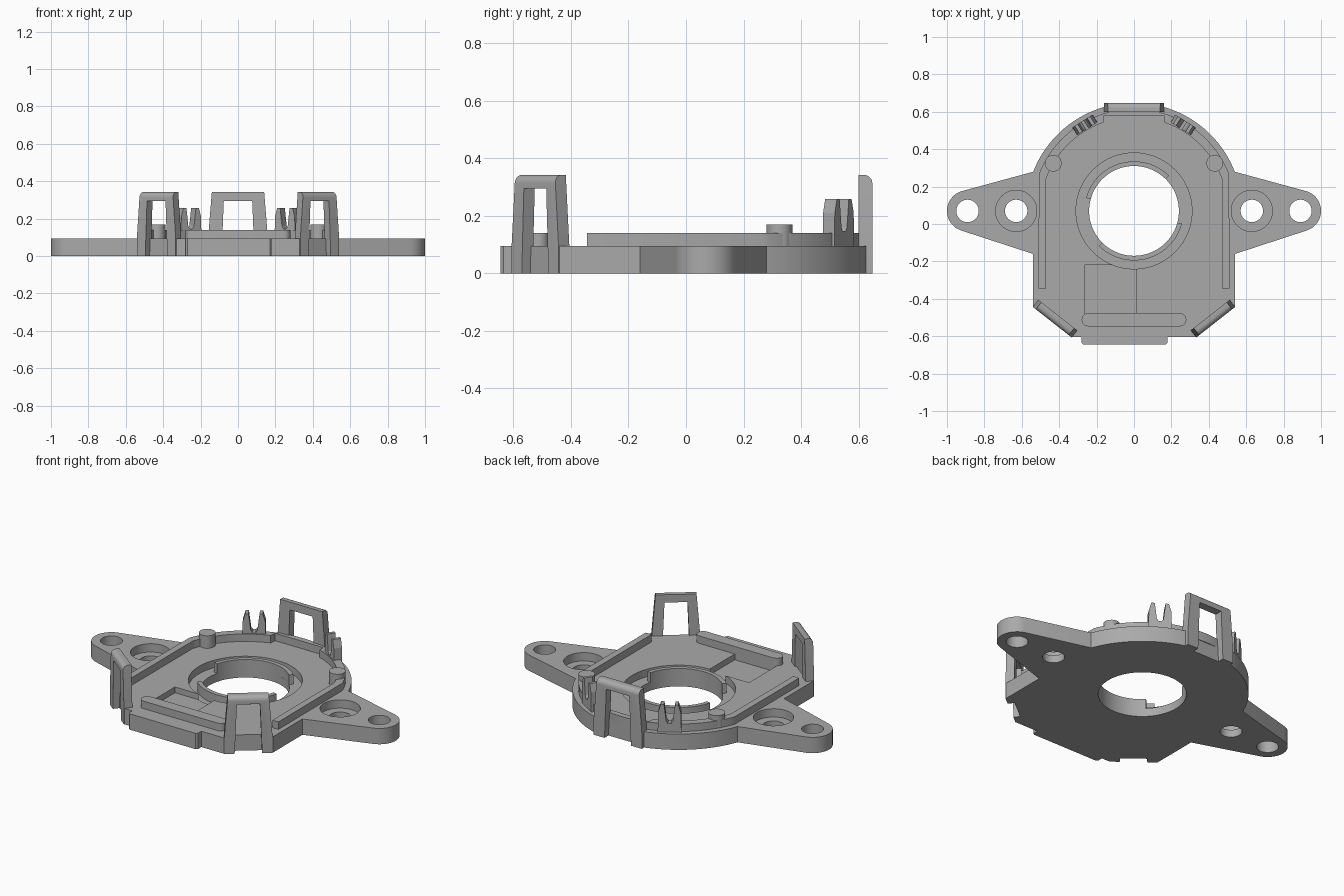
import bpy, bmesh
from math import radians, cos, sin, atan2, pi
from mathutils import Matrix, Vector

if "Cube" in bpy.data.objects:
    bpy.data.objects.remove(bpy.data.objects["Cube"])

grey = bpy.data.materials.new("moulded_grey")
grey.use_nodes = True
GREY = (0.4, 0.4, 0.4, 1)
grey.diffuse_color = GREY
grey.node_tree.nodes["Principled BSDF"].inputs["Base Color"].default_value = GREY

CY = 0.07         # height of the main axis in plan
TOP = 0.095       # plate thickness
RIM = 0.14        # rim height


def arc(cx, cy, r, a0, a1, n=24):
    """Points along an arc, angles in degrees."""
    return [(cx + r * cos(radians(a0 + (a1 - a0) * i / n)),
             cy + r * sin(radians(a0 + (a1 - a0) * i / n))) for i in range(n + 1)]


def circle(cx, cy, r, n=48):
    return arc(cx, cy, r, 0, 360, n)[:-1]


def prism(name, pts, z0, z1, matrix=None):
    """Extrude a flat outline from z0 to z1, then place it."""
    bm = bmesh.new()
    face = bm.faces.new([bm.verts.new((x, y, z0)) for x, y in pts])
    top = bmesh.ops.extrude_face_region(bm, geom=[face])["geom"]
    bmesh.ops.translate(bm, vec=(0, 0, z1 - z0),
                        verts=[g for g in top if isinstance(g, bmesh.types.BMVert)])
    if matrix:
        bm.transform(matrix)
    bmesh.ops.recalc_face_normals(bm, faces=bm.faces)
    mesh = bpy.data.meshes.new(name)
    bm.to_mesh(mesh)
    bm.free()
    obj = bpy.data.objects.new(name, mesh)
    bpy.context.collection.objects.link(obj)
    mesh.materials.append(grey)
    return obj


def cut(obj, pts, z0, z1, matrix=None):
    """Subtract a prism from an object."""
    cutter = prism("cutter", pts, z0, z1, matrix)
    cutter.hide_render = True
    mod = obj.modifiers.new("cut", 'BOOLEAN')
    mod.operation, mod.solver, mod.object = 'DIFFERENCE', 'EXACT', cutter
    bpy.context.view_layer.objects.active = obj
    bpy.ops.object.modifier_apply(modifier=mod.name)
    bpy.data.objects.remove(cutter)


def smooth(obj):
    bpy.ops.object.select_all(action='DESELECT')
    obj.select_set(True)
    bpy.context.view_layer.objects.active = obj
    bpy.ops.object.shade_smooth_by_angle(angle=radians(30))


def box(x0, x1, y0, y1):
    return [(x0, y0), (x1, y0), (x1, y1), (x0, y1)]


def upright(x, y, angle):
    """Frame whose local x runs along the part, local y is up, local z faces outwards."""
    out = Vector((cos(angle), sin(angle), 0))
    along = Vector((-sin(angle), cos(angle), 0))
    m = Matrix((along, Vector((0, 0, 1)), out)).transposed().to_4x4()
    m.translation = (x, y, 0)
    return m


# Base plate: round back, straight sides, chamfered front, two tapered ears
edge = atan2(0.21, 0.54) * 180 / pi
outline = [(0.18, -0.605), (0.33, -0.605), (0.54, -0.44), (0.54, -0.16)]
outline += arc(0.89, CY, 0.11, -73, 73)
outline += arc(0, CY, 0.578, edge, 180 - edge, 64)
outline += arc(-0.89, CY, 0.11, 107, 253)
outline += [(-0.54, -0.16), (-0.54, -0.44), (-0.33, -0.605), (-0.28, -0.605),
            (-0.28, -0.635), (-0.27, -0.645), (0.17, -0.645), (0.18, -0.635)]
base = prism("base_plate", outline, 0, TOP)

# Central bore with a stepped groove, screw holes and front pocket
cut(base, circle(0, CY, 0.31, 96), 0.05, 0.2)
cut(base, circle(0, CY, 0.24, 96), -0.1, 0.2)
for s in (-1, 1):
    cut(base, circle(s * 0.89, CY, 0.06), -0.1, 0.2)
    cut(base, circle(s * 0.63, CY, 0.06), -0.1, 0.2)
    cut(base, circle(s * 0.63, CY, 0.11), 0.045, 0.2)
cut(base, box(-0.265, 0.01, -0.53, -0.22), 0.06, 0.2)

# Clip positions: plan position, outward angle, half width, window half width, foot of window
CORNER = atan2(-0.21, 0.165)
clips = {"back_clip": (0, 0.648, pi / 2, 0.16, 0.088),
         "front_left_clip": (0.437, -0.525, CORNER, 0.132, 0.075),
         "front_right_clip": (-0.437, -0.525, pi - CORNER, 0.132, 0.075)}
for name, (x, y, angle, w, h) in clips.items():
    m = upright(x, y, angle)
    # Notch in the plate below the window
    cut(base, box(-h, h, -0.1, 0.2), -0.038, 0.1, m)
    frame = [(-w, 0), (-w, TOP), (0.02 - w, 0.342), (w - 0.02, 0.342), (w, TOP), (w, 0),
             (h, 0), (h - 0.012, 0.295), (0.012 - h, 0.295), (-h, 0)]
    clip = prism(name, frame, -0.048, 0, m)
    # Round the outer top edge
    bm = bmesh.new()
    bm.from_mesh(clip.data)
    axis = Vector((cos(angle), sin(angle), 0))
    origin = Vector((x, y, 0))
    lip = [e for e in bm.edges
           if all(v.co.z > 0.33 and (v.co - origin).dot(axis) > -0.01 for v in e.verts)]
    bmesh.ops.bevel(bm, geom=lip, offset=0.028, segments=5, profile=0.5, affect='EDGES')
    bm.to_mesh(clip.data)
    bm.free()
    smooth(clip)
smooth(base)

# Raised rim around the back and sides, open at the front
rim_out = arc(0, CY, 0.545, 21, 159, 48)
rim_in = arc(0, CY, 0.50, 160, 109, 20) + [(-0.16, 0.58), (0.16, 0.58)] + arc(0, CY, 0.50, 71, 20, 20)
rim = prism("rim", [(0.51, -0.345)] + rim_out + [(-0.51, -0.345), (-0.47, -0.345)]
            + rim_in + [(0.47, -0.345)], TOP - 0.01, RIM)
smooth(rim)

# Front wall with rounded ends
wall = prism("front_wall", arc(0.245, -0.512, 0.035, -90, 90, 12)
             + arc(-0.245, -0.512, 0.035, 90, 270, 12), 0.05, RIM)
smooth(wall)

# Two curved lips standing in the bore groove
for name, start in (("back_bore_lip", 45), ("front_bore_lip", 225)):
    lip = prism(name, arc(0, CY, 0.265, start, start + 120, 40)
                + arc(0, CY, 0.24, start + 120, start, 40), 0.04, 0.108)
    smooth(lip)

# Round pegs and split prongs on each side
prong = [(-0.065, 0.08), (-0.062, 0.21), (-0.048, 0.258), (-0.03, 0.258), (-0.018, 0.16),
         (-0.008, 0.145)]
prong += [(-u, z) for u, z in reversed(prong)]
for side, s in (("left", 1), ("right", -1)):
    peg = prism(side + "_peg", circle(s * 0.432, 0.325, 0.045, 32), TOP - 0.01, 0.17)
    smooth(peg)
    angle = pi / 2 - s * radians(32)
    prism(side + "_prongs", prong, -0.024, 0.024, upright(s * 0.263, 0.53, angle))
